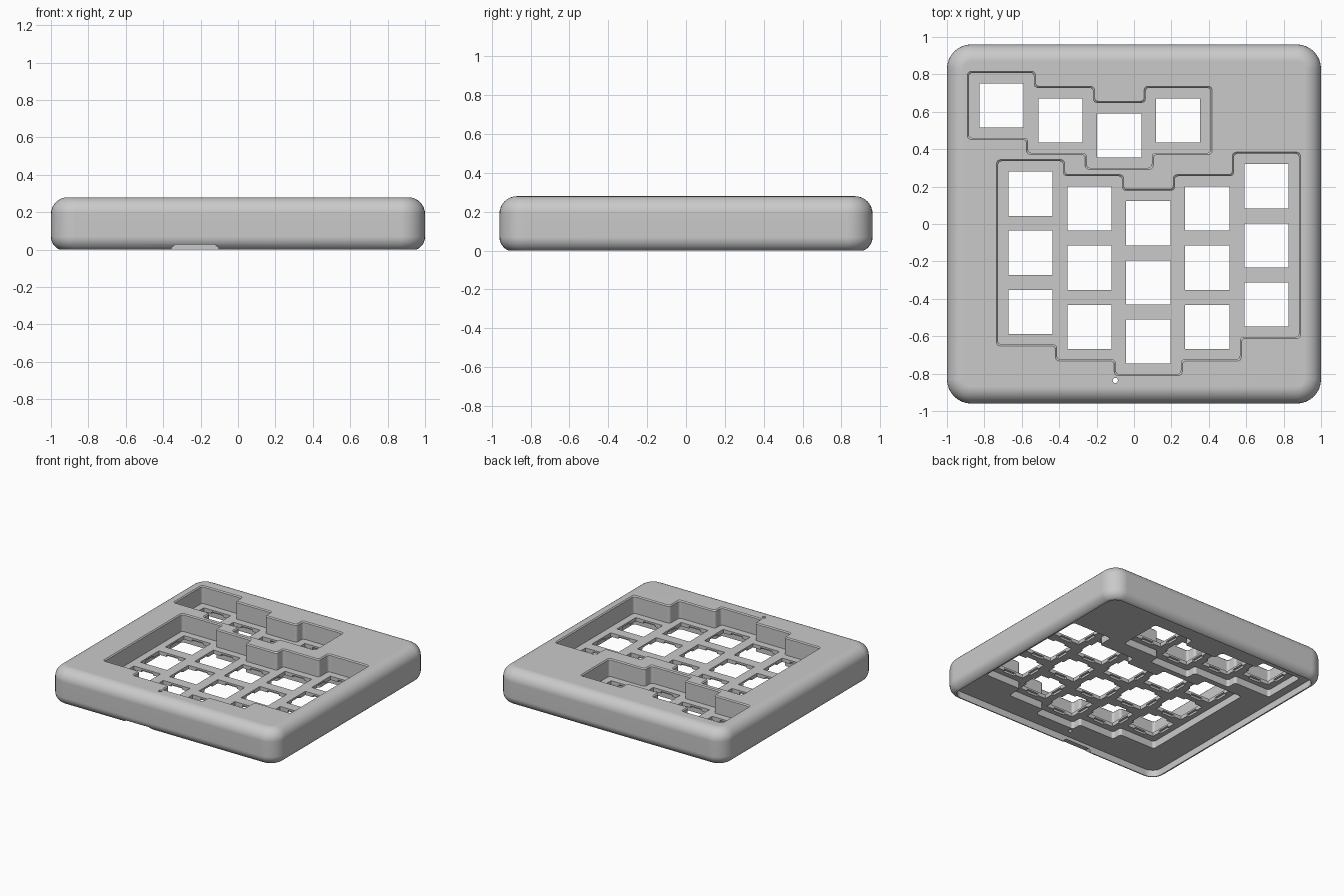
import bpy, bmesh, math
from mathutils import Matrix

cube = bpy.data.objects.get("Cube")
if cube:
    bpy.data.objects.remove(cube, do_unlink=True)

HEIGHT, HALF_X, HALF_Y = 0.28, 1.0, 0.96
PLATE_TOP, PLATE_BOTTOM, CEILING = 0.14, 0.11, 0.053
HOLE, MARGIN, PITCH = 0.118, 0.174, 0.316

# Key columns: x, y of the top key, number of keys
MAIN_KEYS = [(-0.553, 0.162, 3), (-0.238, 0.082, 3), (0.076, 0.004, 3),
             (0.392, 0.082, 3), (0.708, 0.202, 3)]
UPPER_KEYS = [(-0.709, 0.634, 1), (-0.393, 0.554, 1), (-0.079, 0.474, 1), (0.236, 0.554, 1)]


def new_object(name, bm):
    bmesh.ops.recalc_face_normals(bm, faces=bm.faces)
    mesh = bpy.data.meshes.new(name)
    bm.to_mesh(mesh)
    bm.free()
    obj = bpy.data.objects.new(name, mesh)
    bpy.context.collection.objects.link(obj)
    return obj


def rounded(points, radius):
    """Round the corners of a flat outline."""
    part = bmesh.new()
    part.faces.new([part.verts.new((x, y, 0)) for x, y in points])
    part.normal_update()
    bmesh.ops.bevel(part, geom=part.verts[:], offset=radius, segments=4,
                    profile=0.5, affect='VERTICES')
    loop = [(v.co.x, v.co.y) for v in part.faces[:][0].verts]
    part.free()
    return loop


def add_loft(bm, bottom, top, z0, z1):
    """Closed solid between two outlines with matching points."""
    low = [bm.verts.new((x, y, z0)) for x, y in bottom]
    high = [bm.verts.new((x, y, z1)) for x, y in top]
    bm.faces.new(low[::-1])
    bm.faces.new(high)
    for i in range(len(low)):
        j = (i + 1) % len(low)
        bm.faces.new((low[i], low[j], high[j], high[i]))


def add_prism(bm, points, z0, z1):
    add_loft(bm, points, points, z0, z1)


def rectangle(x, y, hx, hy):
    return [(x - hx, y - hy), (x + hx, y - hy), (x + hx, y + hy), (x - hx, y + hy)]


def outline(columns, margin=MARGIN):
    """Stepped, rounded outline that surrounds staggered key columns."""
    boxes = [(x - margin, x + margin, y + margin, y - PITCH * (n - 1) - margin)
             for x, y, n in columns]
    top, bottom = [(boxes[0][0], boxes[0][2])], [(boxes[0][0], boxes[0][3])]
    for a, b in zip(boxes, boxes[1:]):
        x = a[1] if a[2] > b[2] else b[0]
        top += [(x, a[2]), (x, b[2])]
        x = a[1] if a[3] < b[3] else b[0]
        bottom += [(x, a[3]), (x, b[3])]
    top.append((boxes[-1][1], boxes[-1][2]))
    bottom.append((boxes[-1][1], boxes[-1][3]))
    return rounded(bottom + top[::-1], 0.02)


def cut(target, bm, name):
    cutter = new_object(name, bm)
    cutter.hide_render = True
    mod = target.modifiers.new(name, 'BOOLEAN')
    mod.operation, mod.solver, mod.object = 'DIFFERENCE', 'EXACT', cutter
    bpy.context.view_layer.objects.active = target
    bpy.ops.object.modifier_apply(modifier=mod.name)
    bpy.data.objects.remove(cutter, do_unlink=True)


# Case body: stacked rounded rectangles with filleted top and bottom edges
def ring(bm, inset, z, radius=0.13, steps=8):
    r = radius - inset
    verts = []
    for i, (sx, sy) in enumerate([(1, 1), (-1, 1), (-1, -1), (1, -1)]):
        for k in range(steps + 1):
            a = math.pi / 2 * (i + k / steps)
            verts.append(bm.verts.new((sx * (HALF_X - radius) + r * math.cos(a),
                                       sy * (HALF_Y - radius) + r * math.sin(a), z)))
    return verts


def fillet(radius, steps, start=0.0):
    """Inset and height along a quarter round, cut off below the start angle."""
    for k in range(steps + 1):
        a = start + (math.pi / 2 - start) * k / steps
        yield radius * (1 - math.sin(a)), radius * (math.cos(start) - math.cos(a))


bm = bmesh.new()
rings = [ring(bm, i, z) for i, z in fillet(0.075, 6, math.radians(22))]
rings += [ring(bm, i, HEIGHT - z) for i, z in reversed(list(fillet(0.09, 8)))]
for a, b in zip(rings, rings[1:]):
    for i in range(len(a)):
        j = (i + 1) % len(a)
        bm.faces.new((a[i], a[j], b[j], b[i]))
bm.faces.new(rings[0][::-1])
bm.faces.new(rings[-1])
case = new_object("keypad_case", bm)

# Open underside with a thin rim
bm = bmesh.new()
add_prism(bm, rounded(rectangle(0, 0, HALF_X - 0.051, HALF_Y - 0.051), 0.08), -0.1, CEILING)
cut(case, bm, "underside_cutter")

# Key wells above the plate and matching recesses below it
for name, z0, z1 in [("well_cutter", PLATE_TOP, HEIGHT + 0.02),
                     ("recess_cutter", -0.05, PLATE_BOTTOM)]:
    bm = bmesh.new()
    for keys in (MAIN_KEYS, UPPER_KEYS):
        add_prism(bm, outline(keys), z0, z1)
    cut(case, bm, name)

# Chamfer around the top of each well
bm = bmesh.new()
for keys in (MAIN_KEYS, UPPER_KEYS):
    add_loft(bm, outline(keys, MARGIN - 0.01), outline(keys, MARGIN + 0.02),
             HEIGHT - 0.018, HEIGHT + 0.012)
cut(case, bm, "well_edge_cutter")

# Square key holes and the small round reset hole
bm = bmesh.new()
centres = [(x, y - row * PITCH) for x, y, count in MAIN_KEYS + UPPER_KEYS for row in range(count)]
for x, y in centres:
    add_prism(bm, rectangle(x, y, HOLE, HOLE), PLATE_BOTTOM - 0.03, PLATE_TOP + 0.03)
circle = [(-0.1 + 0.014 * math.cos(k * math.pi / 8), -0.836 + 0.014 * math.sin(k * math.pi / 8))
          for k in range(16)]
add_prism(bm, circle, 0.02, HEIGHT + 0.05)
cut(case, bm, "hole_cutter")

# Clip reliefs under the plate, in the middle of each hole side
for name, hx, hy in [("side_relief_cutter", HOLE + 0.018, 0.05),
                     ("end_relief_cutter", 0.05, HOLE + 0.018)]:
    bm = bmesh.new()
    for x, y in centres:
        add_prism(bm, rectangle(x, y, hx, hy), PLATE_BOTTOM - 0.02, PLATE_TOP - 0.014)
    cut(case, bm, name)

# Notch in the lower front rim
bm = bmesh.new()
right, left = -0.355, -0.105
add_prism(bm, [(right, -0.05), (left, -0.05), (left, 0.01), (left - 0.02, 0.027),
               (right + 0.02, 0.027), (right, 0.01)], 0.85, 1.1)
bmesh.ops.transform(bm, matrix=Matrix.Rotation(math.pi / 2, 4, 'X'), verts=bm.verts)
cut(case, bm, "notch_cutter")

# Colour and shading
grey = bpy.data.materials.new("plain_grey")
grey.use_nodes = True
colour = (0.59, 0.59, 0.59, 1)
grey.diffuse_color = colour
grey.node_tree.nodes["Principled BSDF"].inputs["Base Color"].default_value = colour
case.data.materials.clear()
case.data.materials.append(grey)
for polygon in case.data.polygons:
    polygon.material_index = 0
bpy.ops.object.select_all(action='DESELECT')
case.select_set(True)
bpy.context.view_layer.objects.active = case
bpy.ops.object.shade_smooth_by_angle(angle=math.radians(30))
weighted = case.modifiers.new("flat_face_normals", 'WEIGHTED_NORMAL')
weighted.keep_sharp = True
